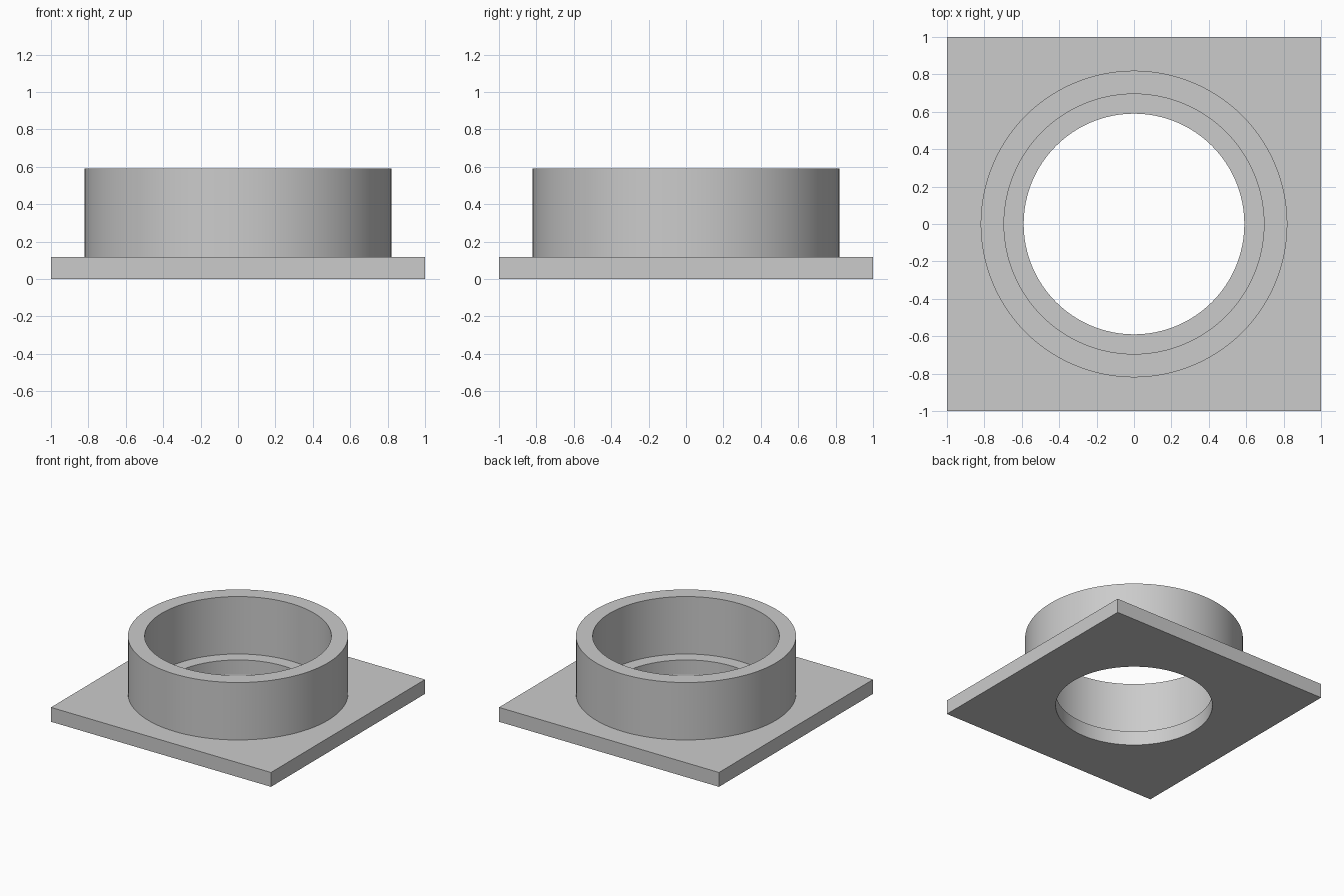
import bpy
import bmesh
from math import cos, sin, tau, radians

SIDES = 96  # multiple of 8, so square loops land on their corners
HALF = 1.0
PLATE_TOP, COLLAR_TOP = 0.118, 0.59
HOLE_R, INNER_R, OUTER_R = 0.59, 0.695, 0.82

if "Cube" in bpy.data.objects:
    bpy.data.objects.remove(bpy.data.objects["Cube"])

grey = bpy.data.materials.new("plain_grey")
grey.use_nodes = True
colour = (0.6, 0.6, 0.6, 1)
grey.diffuse_color = colour
grey.node_tree.nodes["Principled BSDF"].inputs["Base Color"].default_value = colour


def loop(bm, size, z, square=False):
    """Ring of vertices, round or pushed out onto a square."""
    verts = []
    for i in range(SIDES):
        x, y = cos(tau * i / SIDES), sin(tau * i / SIDES)
        r = size / max(abs(x), abs(y)) if square else size
        verts.append(bm.verts.new((x * r, y * r, z)))
    return verts


def ring_solid(name, inner, outer, bottom, top, square=False):
    """Closed solid with a round bore and a round or square outside."""
    bm = bmesh.new()
    loops = [loop(bm, inner, bottom), loop(bm, inner, top),
             loop(bm, outer, top, square), loop(bm, outer, bottom, square)]
    for a, b in zip(loops, loops[1:] + loops[:1]):
        for i in range(SIDES):
            j = (i + 1) % SIDES
            bm.faces.new((a[i], a[j], b[j], b[i]))
    bmesh.ops.recalc_face_normals(bm, faces=bm.faces)
    mesh = bpy.data.meshes.new(name)
    bm.to_mesh(mesh)
    bm.free()
    mesh.materials.append(grey)
    obj = bpy.data.objects.new(name, mesh)
    bpy.context.collection.objects.link(obj)
    bpy.ops.object.select_all(action="DESELECT")
    obj.select_set(True)
    bpy.context.view_layer.objects.active = obj
    bpy.ops.object.shade_smooth_by_angle(angle=radians(30))
    return obj


# Square flange with the narrower through hole
ring_solid("base_plate", HOLE_R, HALF, 0, PLATE_TOP, square=True)

# Round collar, seated into the plate, leaving a ledge around the hole
ring_solid("collar", INNER_R, OUTER_R, PLATE_TOP / 2, COLLAR_TOP)
